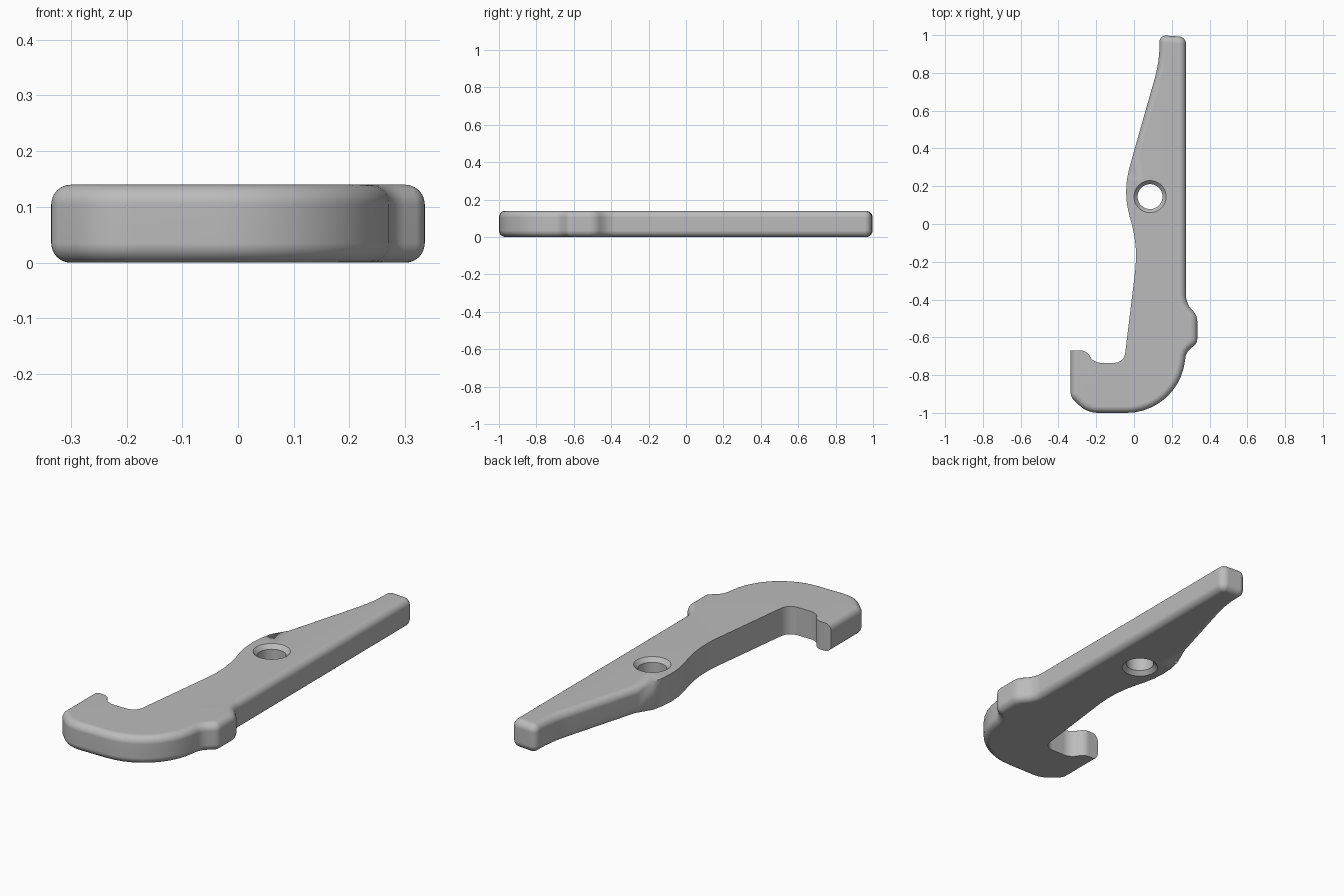
import bpy, bmesh, math
from mathutils import Vector

cube = bpy.data.objects.get("Cube")
if cube:
    bpy.data.objects.remove(cube, do_unlink=True)

HEIGHT = 0.14
ROUND = 0.035
STEPS = 6

# Outline corners, counter-clockwise from the hook tip: x, y, fillet tangent length
rounded = [
    (-0.335, -0.67, 0), (-0.335, -0.915, 0.02), (-0.25, -1.0, 0.06),
    (0.24, -1.0, 0.28), (0.275, -0.68, 0.03), (0.335, -0.63, 0.02),
    (0.335, -0.485, 0.03), (0.275, -0.42, 0.045), (0.275, 0.99, 0.036),
    (0.135, 1.0, 0.036), (0.135, 0.86, 0.09), (0.0, 0.385, 0),
]
sharp = [
    (-0.06, 0.17, 0.13), (0.022, -0.12, 0.13), (-0.053, -0.735, 0.05),
    (-0.215, -0.735, 0.04), (-0.25, -0.67, 0.03),
]


def fillet(prev, corner, nxt, length):
    """Points of a circular arc tangent to both sides of a corner."""
    if length == 0:
        return [corner]
    u, v = (prev - corner).normalized(), (nxt - corner).normalized()
    half = u.angle(v) / 2
    mid = (u + v).normalized()
    centre = corner + mid * (length / math.cos(half))
    radius = length * math.tan(half)
    sweep = math.pi / 2 - half
    side = Vector((-mid.y, mid.x))
    if side.dot(u) < 0:
        side = -side
    n = max(4, round(math.degrees(sweep) / 4))
    angles = [sweep * (1 - 2 * i / n) for i in range(n + 1)]
    return [centre + radius * (side * math.sin(a) - mid * math.cos(a)) for a in angles]


corners = rounded + sharp
outline, radii = [], []
for i, (x, y, length) in enumerate(corners):
    arc = fillet(Vector(corners[i - 1][:2]), Vector((x, y)),
                 Vector(corners[(i + 1) % len(corners)][:2]), length)
    outline += arc
    radii += [ROUND if i < len(rounded) else 0] * len(arc)

# Inward direction at each outline point; the tip end stays flush
inward = []
for i, p in enumerate(outline):
    a = (p - outline[i - 1]).normalized()
    b = (outline[(i + 1) % len(outline)] - p).normalized()
    na, nb = Vector((-a.y, a.x)), Vector((-b.y, b.x))
    inward.append((na + nb) / (1 + na.dot(nb)))
inward[0] = Vector((1, 0))

bm = bmesh.new()


def bridge(rings):
    for low, high in zip(rings, rings[1:]):
        for i in range(len(low)):
            j = (i + 1) % len(low)
            bm.faces.new((low[i], low[j], high[j], high[i]))


# Side wall with rounded rims
levels = [(i / STEPS * math.pi / 2, True) for i in range(STEPS + 1)]
levels += [(a, False) for a, _ in reversed(levels)]
wall = []
for angle, bottom in levels:
    ring = []
    for p, n, r in zip(outline, inward, radii):
        q = p + n * r * (1 - math.sin(angle))
        z = r * (1 - math.cos(angle))
        ring.append(bm.verts.new((q.x, q.y, z if bottom else HEIGHT - z)))
    wall.append(ring)
bridge(wall)

# Pivot hole, chamfered on both sides
SIDES = 48
hole = []
for radius, z in ((0.085, HEIGHT), (0.066, HEIGHT - 0.02), (0.066, 0.02), (0.085, 0)):
    hole.append([bm.verts.new((0.085 + radius * math.cos(t), 0.145 + radius * math.sin(t), z))
                 for t in (math.tau * k / SIDES for k in range(SIDES))])
bridge(hole)

# Flat top and bottom around the hole
bmesh.ops.remove_doubles(bm, verts=bm.verts, dist=1e-5)
for z in (0, HEIGHT):
    rim = [e for e in bm.edges if e.is_boundary and all(abs(v.co.z - z) < 1e-4 for v in e.verts)]
    bmesh.ops.triangle_fill(bm, edges=rim, use_beauty=True, normal=(0, 0, 1 if z else -1))
bmesh.ops.recalc_face_normals(bm, faces=bm.faces)

mesh = bpy.data.meshes.new("hook_lever")
bm.to_mesh(mesh)
bm.free()
lever = bpy.data.objects.new("hook_lever", mesh)
bpy.context.collection.objects.link(lever)

# Plain grey finish
grey = bpy.data.materials.new("plain_grey")
grey.use_nodes = True
colour = (0.5, 0.5, 0.5, 1)
grey.diffuse_color = colour
grey.node_tree.nodes["Principled BSDF"].inputs["Base Color"].default_value = colour
mesh.materials.append(grey)

bpy.context.view_layer.objects.active = lever
lever.select_set(True)
bpy.ops.object.shade_smooth_by_angle(angle=math.radians(30))
weighted = lever.modifiers.new("even_shading", "WEIGHTED_NORMAL")
weighted.keep_sharp = True
